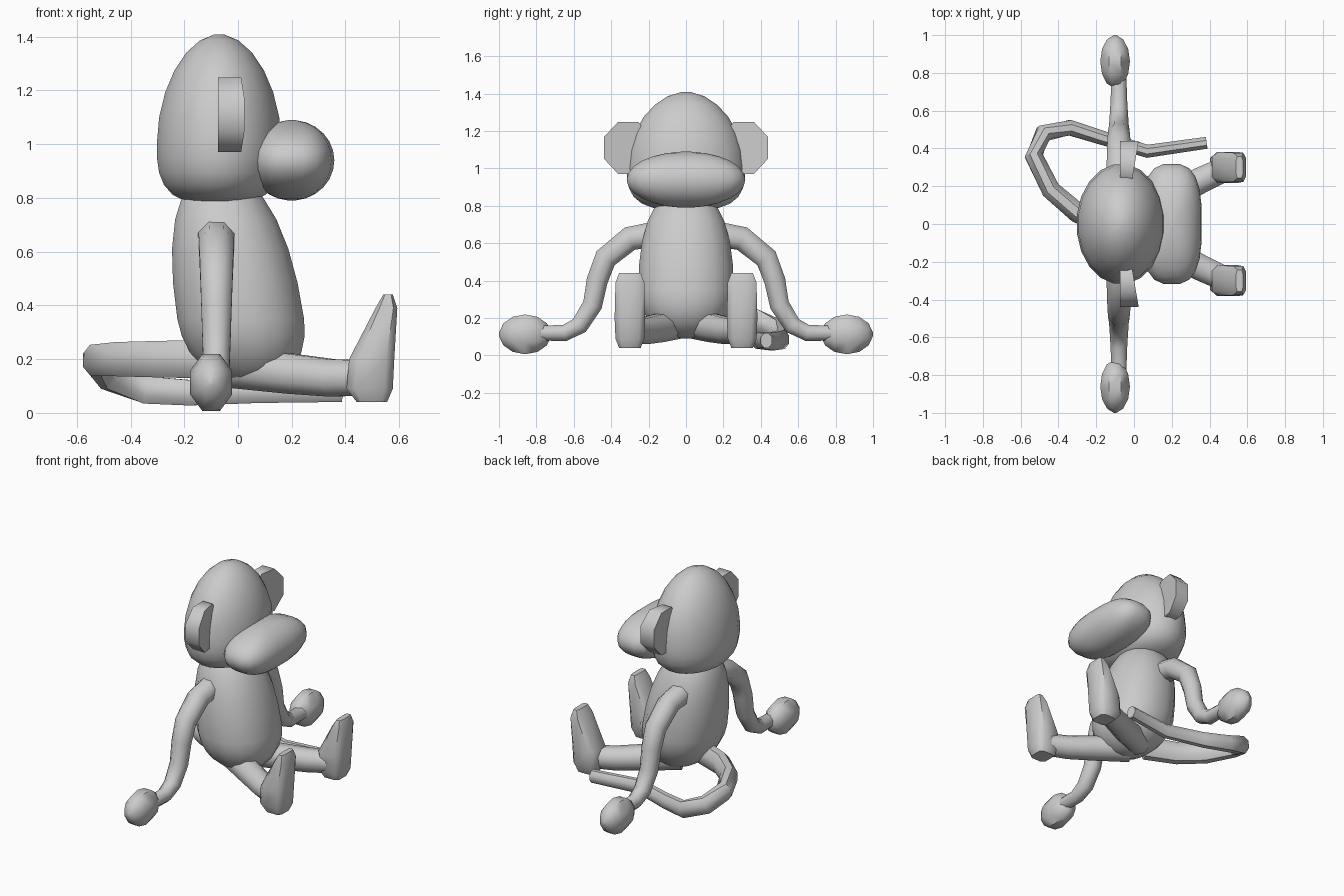
import bpy, bmesh, math
from mathutils import Vector

if "Cube" in bpy.data.objects:
    bpy.data.objects.remove(bpy.data.objects["Cube"])

GREY = (0.6, 0.6, 0.6, 1)
grey = bpy.data.materials.new("plain grey")
grey.use_nodes = True
grey.diffuse_color = GREY
grey.node_tree.nodes["Principled BSDF"].inputs["Base Color"].default_value = GREY

X, Y, Z = Vector((1, 0, 0)), Vector((0, 1, 0)), Vector((0, 0, 1))


def oval(centre, u, v, sides, power=1):
    """Ring of points spanned by u and v; a power below one makes it boxier."""
    def bend(t):
        return math.copysign(abs(t) ** power, t)
    angles = [math.tau * (i + 0.5) / sides for i in range(sides)]
    return [Vector(centre) + u * bend(math.cos(a)) + v * bend(math.sin(a)) for a in angles]


def loft(name, rings, angle=50):
    """Skin a list of equal rings and cap both ends."""
    bm = bmesh.new()
    loops = [[bm.verts.new(point) for point in ring] for ring in rings]
    for lower, upper in zip(loops, loops[1:]):
        for i in range(len(lower)):
            bm.faces.new((lower[i - 1], lower[i], upper[i], upper[i - 1]))
    bm.faces.new(loops[0])
    bm.faces.new(loops[-1])
    bmesh.ops.recalc_face_normals(bm, faces=bm.faces)
    mesh = bpy.data.meshes.new(name)
    bm.to_mesh(mesh)
    bm.free()
    mesh.materials.append(grey)
    obj = bpy.data.objects.new(name, mesh)
    bpy.context.collection.objects.link(obj)
    bpy.ops.object.select_all(action='DESELECT')
    obj.select_set(True)
    bpy.context.view_layer.objects.active = obj
    bpy.ops.object.shade_smooth_by_angle(angle=math.radians(angle))


def egg(name, centre, u, v, tip, tail, tip_curve=2, tail_curve=2, sides=20, steps=6, power=1):
    """Egg with its widest ring at the centre and its own bulge towards each end."""
    rings = []
    for k in range(-steps, steps + 1):
        t = math.sin(math.pi * 0.47 * k / steps)
        end, curve = (tip, tip_curve) if k > 0 else (tail, tail_curve)
        width = (1 - abs(t) ** curve) ** (1 / curve)
        rings.append(oval(Vector(centre) + end * abs(t), u * width, v * width, sides, power))
    loft(name, rings)


def tube(name, path, ref, start, end, stretch=1, sides=8):
    """Sweep an oval along a path, tapering evenly; stretch widens it along ref."""
    points = [Vector(p) for p in path]
    last = len(points) - 1
    rings = []
    for i, point in enumerate(points):
        along = (points[min(i + 1, last)] - points[max(i - 1, 0)]).normalized()
        u = (ref - along * ref.dot(along)).normalized()
        radius = start + (end - start) * i / last
        rings.append(oval(point, u * radius * stretch, along.cross(u) * radius, sides))
    loft(name, rings)


# Head, broad muzzle and slightly leaning body
egg("head", (-0.07, 0, 1), X * 0.235, Y * 0.32, Z * 0.41, Z * -0.225, tip_curve=1.9, tail_curve=3)
egg("muzzle", (0.2, 0, 0.94), X * 0.16, Y * 0.32, Z * 0.15, Z * -0.15, power=0.7)
lean = Z - X * 0.15
egg("body", (0.01, 0, 0.35), X * 0.24, Y * 0.26, lean * 0.55, lean * -0.26,
    tip_curve=2.3, sides=16, power=0.9)

# Paired parts; the character looks along +x, so pairs mirror across y
for side, s in (("left", 1), ("right", -1)):
    # Thick rounded ear, wider towards its rim
    back = oval((-0.075, s * 0.31, 1.11), Y * 0.14, Z * 0.15, 8)
    front = [Vector((0.17 * abs(p.y) - 0.05, p.y, p.z)) for p in back]
    loft(side + "_ear", [back, front])

    # Hanging arm and mitten hand
    arm = [(0.15, 0.65), (0.3, 0.625), (0.43, 0.52), (0.475, 0.4), (0.5, 0.27), (0.57, 0.16), (0.65, 0.12), (0.78, 0.12)]
    tube(side + "_arm", [(-0.08, s * y, z) for y, z in arm], X, 0.075, 0.043)
    egg(side + "_hand", (-0.1, s * 0.86, 0.113), X * 0.085, Z * 0.115, Y * s * 0.14, Y * s * -0.14,
        sides=8, steps=3)

    # Outstretched leg
    leg = [(0, 0.05, 0.17), (0.2, 0.15, 0.145), (0.35, 0.23, 0.13), (0.5, 0.3, 0.13)]
    tube(side + "_leg", [(x, s * y, z) for x, y, z in leg], Z, 0.085, 0.07)

    # Upright foot: flat sole in front, narrowing to the toes; height, instep x, half width
    foot = []
    for z, instep, half in ((0.04, 0.44, 0.06), (0.09, 0.4, 0.08), (0.2, 0.41, 0.085), (0.39, 0.51, 0.08), (0.44, 0.54, 0.06)):
        sole = 0.575 + 0.05 * z - (0.02 if half == 0.06 else 0)
        foot.append(oval(((instep + sole) / 2, s * 0.3, z), X * (sole - instep) / 2, Y * half, 8, 0.5))
    loft(side + "_foot", foot)

# Tail curling round the left side
tail = [(-0.1, -0.02, 0.2), (-0.3, 0.06, 0.2), (-0.44, 0.18, 0.2), (-0.53, 0.36, 0.195), (-0.48, 0.48, 0.14),
        (-0.34, 0.51, 0.085), (-0.18, 0.46, 0.075), (0.07, 0.385, 0.08), (0.385, 0.43, 0.08)]
tube("tail", tail, Z, 0.062, 0.034, stretch=1.25)
